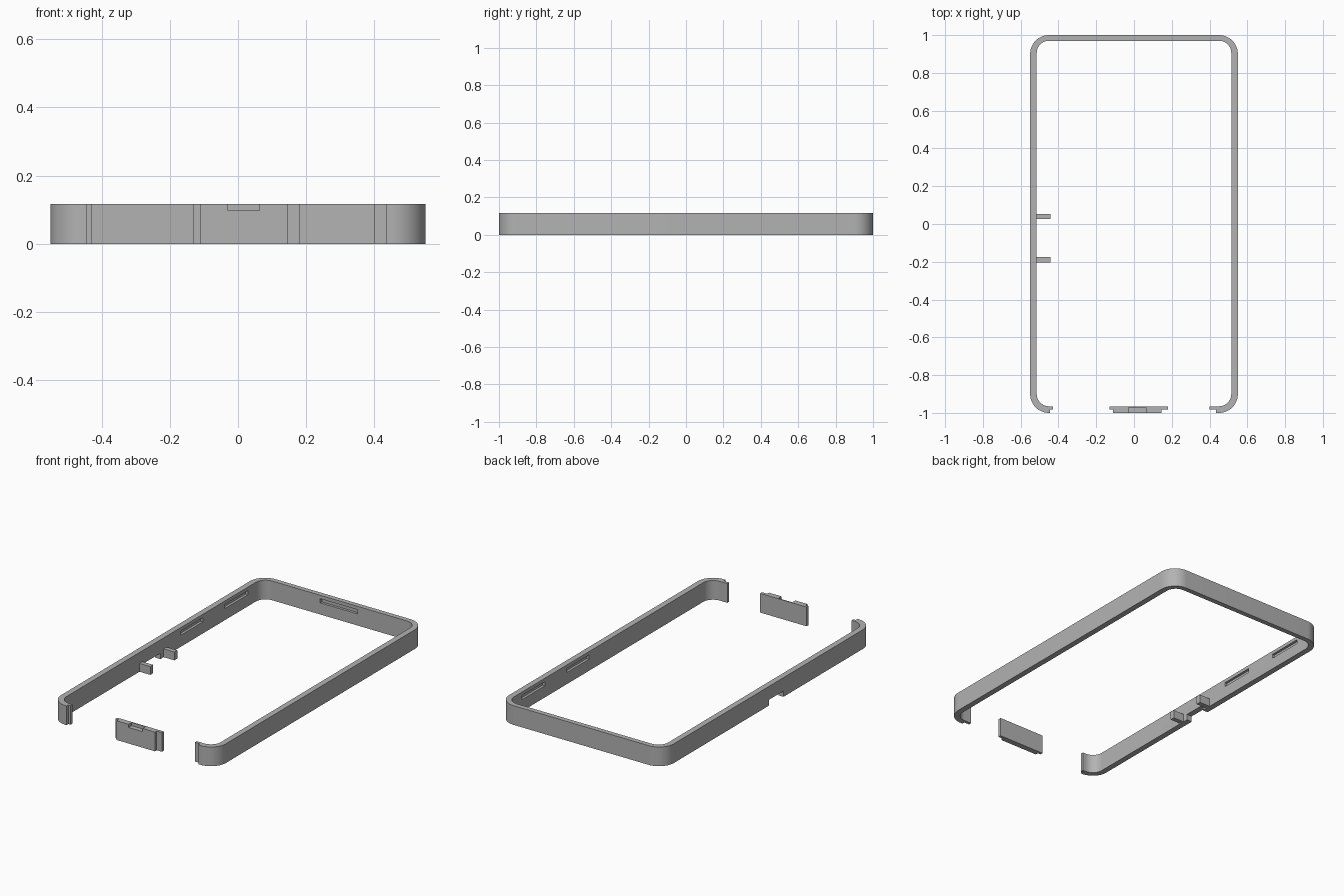
import bpy, bmesh
from math import cos, sin, pi

if "Cube" in bpy.data.objects:
    bpy.data.objects.remove(bpy.data.objects["Cube"], do_unlink=True)

HEIGHT = 0.116
LIP = -0.983    # depth at which the stepped joints change

grey = bpy.data.materials.new("plain grey")
grey.use_nodes = True
grey.diffuse_color = (0.45, 0.45, 0.45, 1)
grey.node_tree.nodes["Principled BSDF"].inputs["Base Color"].default_value = (0.45, 0.45, 0.45, 1)


def prism(name, outline, z0=0, z1=HEIGHT):
    """Extrude a closed plan outline between two heights."""
    bm = bmesh.new()
    face = bm.faces.new([bm.verts.new((x, y, z0)) for x, y in outline])
    top = bmesh.ops.extrude_face_region(bm, geom=[face])["geom"]
    verts = [v for v in top if isinstance(v, bmesh.types.BMVert)]
    bmesh.ops.translate(bm, verts=verts, vec=(0, 0, z1 - z0))
    bmesh.ops.recalc_face_normals(bm, faces=bm.faces)
    mesh = bpy.data.meshes.new(name)
    bm.to_mesh(mesh)
    bm.free()
    mesh.materials.append(grey)
    obj = bpy.data.objects.new(name, mesh)
    bpy.context.collection.objects.link(obj)
    return obj


def box(name, x0, x1, y0, y1, z0, z1):
    return prism(name, [(x0, y0), (x1, y0), (x1, y1), (x0, y1)], z0, z1)


def cut(target, *bounds):
    """Subtract a box from the target and discard the cutter."""
    cutter = box("cutter", *bounds)
    cutter.hide_render = True
    mod = target.modifiers.new("cut", "BOOLEAN")
    mod.operation, mod.solver, mod.object = "DIFFERENCE", "EXACT", cutter
    bpy.context.view_layer.objects.active = target
    bpy.ops.object.modifier_apply(modifier=mod.name)
    bpy.data.objects.remove(cutter, do_unlink=True)


def arc(cx, cy, r, start, steps=14):
    """Quarter circle, anticlockwise from the start angle."""
    angles = [start + pi / 2 * i / steps for i in range(steps + 1)]
    return [(cx + r * cos(a), cy + r * sin(a)) for a in angles]


def corners(r, back):
    """Rounded path from the front right corner round to the front left."""
    return (arc(0.45, -0.9, r, -pi / 2) + arc(0.45, back, r, 0)
            + arc(-0.45, back, r, pi / 2) + arc(-0.45, -0.9, r, pi))


# Rounded frame, open at the front with stepped ends
outer = corners(0.1, 0.9)
inner = corners(0.065, 0.905)
right_end = [(0.40, -0.965), (0.40, LIP), (0.435, LIP), (0.435, -1)]
left_end = [(-0.445, -1), (-0.445, LIP), (-0.43, LIP), (-0.43, -0.965)]
frame = prism("frame", right_end + outer + left_end + inner[::-1])

# Latch slots recessed in the inner side walls and back wall
for y0, y1 in ((0.19, 0.40), (0.61, 0.83)):
    cut(frame, -0.53, -0.50, y0, y1, 0.07, 0.095)
    cut(frame, 0.50, 0.53, y0, y1, 0.07, 0.095)
cut(frame, -0.13, 0.12, 0.95, 0.985, 0.07, 0.095)

# Opening under the side wall, between the two tabs
cut(frame, -0.6, -0.48, -0.145, -0.005, -0.05, 0.035)

# Tabs standing inside the side wall
for name, y in (("front_tab", -0.19), ("back_tab", 0.04)):
    box(name, -0.517, -0.443, y - 0.014, y + 0.014, 0, 0.05)

# Separate front plate with stepped ends and a shallow notch on top
plate = prism("front_plate", [(-0.11, -1), (0.145, -1), (0.145, LIP), (0.18, LIP),
                              (0.18, -0.965), (-0.13, -0.965), (-0.13, LIP), (-0.11, LIP)])
cut(plate, -0.03, 0.063, -1.05, -0.971, 0.097, 0.2)

# Smooth the rounded corners, keep edges sharp
bpy.ops.object.select_all(action="DESELECT")
frame.select_set(True)
bpy.context.view_layer.objects.active = frame
bpy.ops.object.shade_smooth_by_angle()
